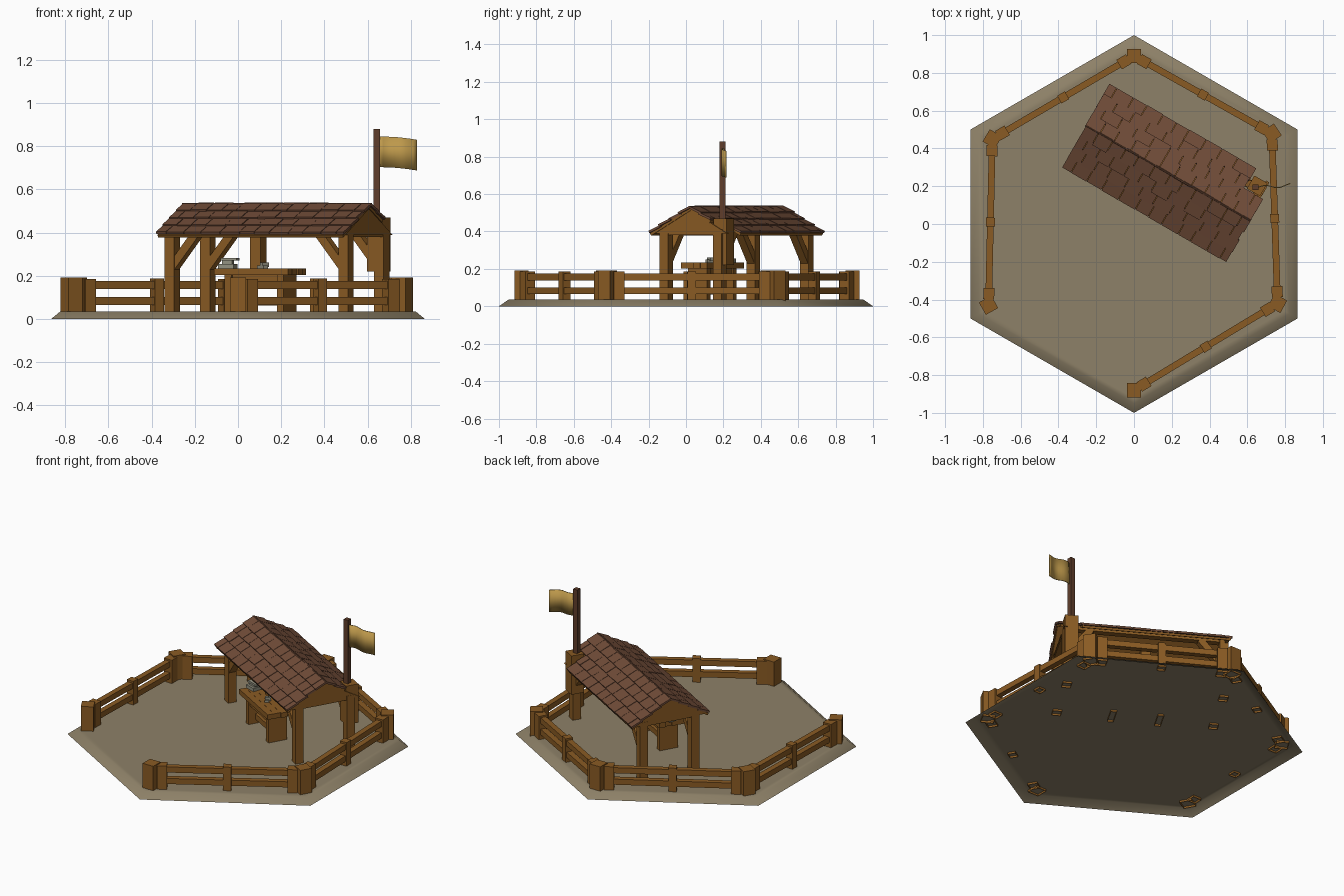
import bpy, bmesh, math, random
from mathutils import Matrix, Vector

if "Cube" in bpy.data.objects:
    bpy.data.objects.remove(bpy.data.objects["Cube"])

random.seed(4)


def mat(name, rgb):
    m = bpy.data.materials.new(name)
    m.diffuse_color = (*rgb, 1)
    m.use_nodes = True
    m.node_tree.nodes["Principled BSDF"].inputs["Base Color"].default_value = m.diffuse_color
    return m


EARTH = mat("packed earth", (0.27, 0.22, 0.138))
WOOD = mat("timber", (0.255, 0.105, 0.017))
SHINGLE = mat("roof shingle", (0.165, 0.073, 0.04))
DARK = mat("dark pole wood", (0.115, 0.048, 0.024))
CLOTH = mat("flag cloth", (0.51, 0.315, 0.07))
STONE = mat("grey metal", (0.29, 0.285, 0.22))

SHED = Matrix.Translation((0.18, 0.27, 0)) @ Matrix.Rotation(math.radians(-30), 4, 'Z')
GROUND, FOOT = 0.035, 0.022


def finish(bm, name, material, matrix=Matrix()):
    bmesh.ops.recalc_face_normals(bm, faces=bm.faces)
    # the ground is an open shell and posts have no underside
    low = [f for f in bm.faces if all(v.co.z < 0.03 for v in f.verts)]
    bmesh.ops.delete(bm, geom=low, context='FACES')
    me = bpy.data.meshes.new(name)
    bm.to_mesh(me)
    bm.free()
    me.materials.append(material)
    ob = bpy.data.objects.new(name, me)
    ob.matrix_world = matrix
    bpy.context.collection.objects.link(ob)
    return ob


def box(bm, centre, size, rot=Matrix()):
    m = Matrix.Translation(centre) @ rot.to_4x4() @ Matrix.Diagonal((*size, 1))
    bmesh.ops.create_cube(bm, size=1, matrix=m)


def post(bm, x, y, z0, z1, w, rot=Matrix()):
    box(bm, (x, y, (z0 + z1) / 2), (w, w, z1 - z0), rot)


def beam(bm, p, q, w, h):
    p, q = Vector(p), Vector(q)
    box(bm, (p + q) / 2, (h, w, (q - p).length), (q - p).to_track_quat('Z', 'Y').to_matrix())


def zrot(a):
    return Matrix.Rotation(a, 4, 'Z')


# hexagonal ground shell with a soft sloping rim
bm = bmesh.new()
bmesh.ops.create_cone(bm, cap_ends=True, segments=6, radius1=1, radius2=0.95, depth=GROUND,
                      matrix=Matrix.Translation((0, 0, GROUND / 2)))
if max(v.co.x for v in bm.verts) > 0.95:
    bmesh.ops.rotate(bm, verts=bm.verts, matrix=Matrix.Rotation(math.radians(30), 3, 'Z'))
top = max(bm.faces, key=lambda f: f.calc_center_median().z)
bmesh.ops.inset_region(bm, faces=[top], thickness=0.03)
for f in bm.faces:
    f.smooth = True
finish(bm, "ground_slab", EARTH)

# fence on five sides; the front left side stays open
corners = [(-0.77, -0.43), (-0.75, 0.45), (0, 0.89), (0.73, 0.48), (0.76, -0.42), (0, -0.88)]
posts, rails = bmesh.new(), bmesh.new()
for x, y in corners:
    post(posts, x, y, FOOT, 0.192, 0.075, zrot(math.atan2(y, x)))
for a, b in zip(corners, corners[1:]):
    a, b = Vector((*a, 0)), Vector((*b, 0))
    d = (b - a).normalized()
    r = zrot(math.atan2(d.y, d.x))
    for p in (a + d * 0.062, b - d * 0.062):
        post(posts, p.x, p.y, FOOT, 0.185, 0.058, r)
    mid = (a + b) / 2
    post(posts, mid.x, mid.y, FOOT, 0.187, 0.047, r)
    for z in (0.157, 0.083):
        box(rails, mid + Vector((0, 0, z)), ((b - a).length - 0.1, 0.035, 0.036), r)
finish(posts, "fence_posts", WOOD)
finish(rails, "fence_rails", WOOD)

# shed frame: legs, eave beams, cross beams and braces
LU, LV = 0.465, 0.165
bm = bmesh.new()
for su in (-1, 1):
    for sv in (-1, 1):
        u, v = su * LU, sv * LV
        post(bm, u, v, FOOT, 0.41, 0.052)
        beam(bm, (u, v, 0.23), (u - su * 0.14, v, 0.4), 0.04, 0.045)
    box(bm, (su * LU, 0, 0.395), (0.04, 2 * LV, 0.03))
    box(bm, (0, su * LV, 0.41), (2 * LU, 0.04, 0.03))
finish(bm, "shed_frame", WOOD, SHED)

# short upright between the bench and the roof
bm = bmesh.new()
post(bm, -0.045, -0.095, 0.23, 0.45, 0.055)
finish(bm, "bench_upright", WOOD, SHED)

# triangular gable boards
EAVE, RIDGE, HALF, LEN = 0.39, 0.526, 0.245, 0.505
bm = bmesh.new()
for su in (-1, 1):
    tri = [bm.verts.new((su * 0.49, y, z)) for y, z in ((-0.225, 0.388), (0.225, 0.388), (0, 0.516))]
    f = bm.faces.new(tri)
    ext = bmesh.ops.extrude_face_region(bm, geom=[f])
    bmesh.ops.translate(bm, vec=(-su * 0.02, 0, 0),
                        verts=[g for g in ext['geom'] if isinstance(g, bmesh.types.BMVert)])
finish(bm, "gable_boards", WOOD, SHED)

# roof: four staggered rows of shingles over deck strips on each slope
ROWS = 4
slope = math.atan2(RIDGE - EAVE, HALF)
row_len = math.hypot(RIDGE - EAVE, HALF) / ROWS
deck, tiles = bmesh.new(), bmesh.new()
for s in (-1, 1):
    for i in range(ROWS):
        t = (i + 0.5) / ROWS
        v, z = s * HALF * t, RIDGE + (EAVE - RIDGE) * t
        # the back right corner is notched around the flag post
        end = 0.395 if s > 0 and i >= 2 else LEN
        rot = Matrix.Rotation(-s * slope, 4, 'X')
        box(deck, ((end - LEN) / 2, v, z - 0.006), (end + LEN - 0.02, row_len, 0.014), rot)
        u = -LEN - random.uniform(-0.006, 0.006)
        first = True
        while u < end - 0.03:
            w = random.uniform(0.075, 0.105) * (0.55 if first and i % 2 else 1)
            first = False
            if end - (u + w) < 0.04:
                w = end - u + random.uniform(-0.006, 0.004)
            lift = random.uniform(0.006, 0.008)
            tilt = Matrix.Rotation(-s * (slope - 0.08 - random.uniform(0, 0.03)), 4, 'X')
            box(tiles, (u + w / 2, v + s * 0.001, z + lift),
                (w - 0.003, row_len + 0.008 + random.uniform(0, 0.006), 0.012), tilt)
            u += w
finish(deck, "roof_deck", WOOD, SHED)
finish(tiles, "roof_shingles", SHINGLE, SHED)

# thick collar on the flag corner leg
bm = bmesh.new()
post(bm, 0.443, 0.177, 0.22, 0.47, 0.08)
finish(bm, "flag_post_block", WOOD, SHED)

# flagpole and waving flag
bm = bmesh.new()
post(bm, 0.643, 0.195, 0.4, 0.88, 0.03)
finish(bm, "flagpole", DARK)
bm = bmesh.new()
N = 10
cols = []
for i in range(N + 1):
    t = i / N
    x, y = 0.655 + 0.173 * t, 0.190 + 0.014 * t + 0.009 * math.sin(t * 7.5)
    drop = 0.015 * t * t
    cols.append([bm.verts.new((x, y, z - drop)) for z in (0.845, 0.703)])
for a, b in zip(cols, cols[1:]):
    bm.faces.new((a[0], a[1], b[1], b[0])).smooth = True
flag = finish(bm, "flag", CLOTH)
flag.modifiers.new("thickness", 'SOLIDIFY').thickness = 0.005

# workbench: plank top, two panel legs, drawer board and stretcher
bm = bmesh.new()
BV = -0.15
for k in range(4):
    box(bm, (random.uniform(-0.006, 0.006), BV + (k - 1.5) * 0.041, 0.219), (0.395, 0.04, 0.032))
for su in (-1, 1):
    box(bm, (su * 0.14, BV, (FOOT + 0.205) / 2), (0.035, 0.12, 0.205 - FOOT))
box(bm, (0, BV, 0.18), (0.30, 0.10, 0.05))
box(bm, (0, BV, 0.08), (0.27, 0.03, 0.035))
finish(bm, "workbench", WOOD, SHED)

# grey metal pieces lying on the bench
bm = bmesh.new()
for u, v, z, sx, sy, sz, a in ((-0.175, BV, 0.245, 0.075, 0.06, 0.02, 0.2),
                               (-0.175, BV, 0.262, 0.05, 0.03, 0.022, 0.2),
                               (-0.165, BV, 0.276, 0.08, 0.04, 0.012, 0.2),
                               (0.01, BV, 0.242, 0.06, 0.025, 0.014, -0.5),
                               (0.02, BV, 0.252, 0.02, 0.035, 0.02, -0.5)):
    box(bm, (u, v, z), (sx, sy, sz), zrot(a))
finish(bm, "bench_metalwork", STONE, SHED)
